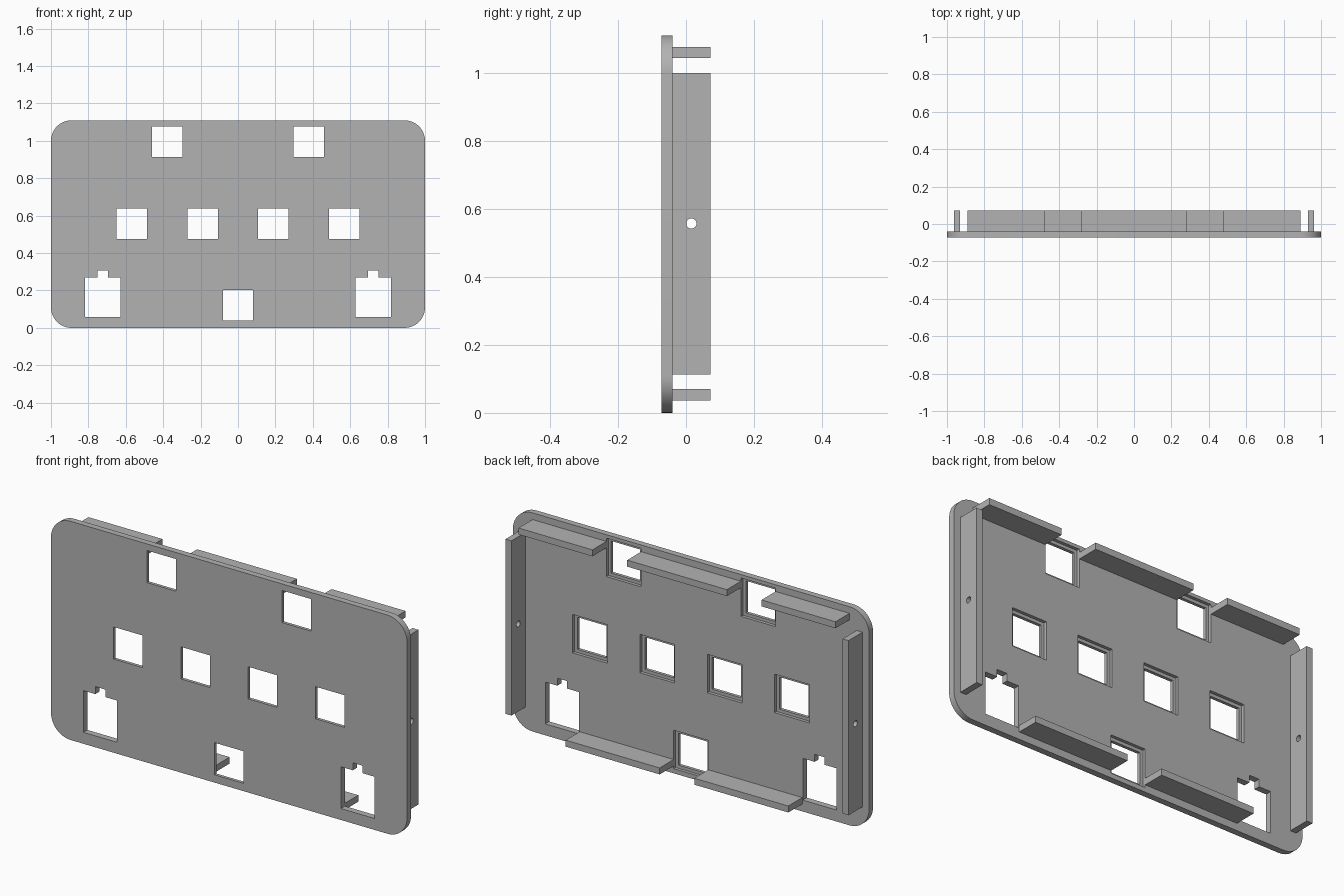
import bpy, bmesh, math
from mathutils import Matrix, Vector

if "Cube" in bpy.data.objects:
    bpy.data.objects.remove(bpy.data.objects["Cube"], do_unlink=True)

HEIGHT, RADIUS = 1.11, 0.11
FRONT, REAR, LIP = -0.072, -0.04, 0.072      # plate front, plate rear, flange tip
STEP = -0.056                                # floor of the rear recesses

grey = bpy.data.materials.new("matte grey")
grey.use_nodes = True
grey.diffuse_color = (0.45, 0.45, 0.45, 1)
grey.node_tree.nodes["Principled BSDF"].inputs["Base Color"].default_value = grey.diffuse_color


def finish(name, bm):
    mesh = bpy.data.meshes.new(name)
    bm.to_mesh(mesh)
    bm.free()
    mesh.materials.append(grey)
    obj = bpy.data.objects.new(name, mesh)
    bpy.context.collection.objects.link(obj)
    return obj


def box(name, xs, ys, zs, radius=0):
    """Box from its ranges, with optional rounding of the edges along y."""
    lo, hi = Vector((xs[0], ys[0], zs[0])), Vector((xs[1], ys[1], zs[1]))
    bm = bmesh.new()
    bmesh.ops.create_cube(bm, size=1, matrix=Matrix.Translation((lo + hi) / 2)
                          @ Matrix.Diagonal((*(hi - lo), 1)))
    if radius:
        edges = [e for e in bm.edges
                 if abs(e.verts[0].co.y - e.verts[1].co.y) > 1e-4]
        bmesh.ops.bevel(bm, geom=edges, offset=radius, segments=12,
                        profile=0.5, affect='EDGES')
    return finish(name, bm)


def cut(target, cutter):
    """Subtract the cutter and throw it away."""
    cutter.hide_render = True
    mod = target.modifiers.new("cut", 'BOOLEAN')
    mod.operation, mod.solver, mod.object = 'DIFFERENCE', 'EXACT', cutter
    bpy.context.view_layer.objects.active = target
    bpy.ops.object.modifier_apply(modifier=mod.name)
    bpy.data.objects.remove(cutter, do_unlink=True)


def smooth(obj):
    bpy.ops.object.select_all(action='DESELECT')
    obj.select_set(True)
    bpy.context.view_layer.objects.active = obj
    bpy.ops.object.shade_smooth_by_angle(angle=math.radians(30))


# Rounded face plate
plate = box("face_plate", (-1, 1), (FRONT, REAR), (0, HEIGHT), RADIUS)

# Square openings, each with a wider recess on the rear
squares = [(x, 0.557) for x in (-0.567, -0.189, 0.189, 0.567)]
squares += [(-0.378, 0.995), (0.378, 0.995), (0, 0.121)]
for x, z in squares:
    for half, start in ((0.0815, -0.2), (0.0975, STEP)):
        cut(plate, box("cutter", (x - half, x + half), (start, 0.2),
                       (z - half, z + half)))

# Notched openings in the lower corners
for x in (-0.723, 0.723):
    for half, top in ((0.095, 0.27), (0.028, 0.308)):
        cut(plate, box("cutter", (x - half, x + half), (-0.2, 0.2), (0.058, top)))
smooth(plate)

# Top and bottom flanges, interrupted around the openings
TOP, BOTTOM = (1.043, 1.076), (0.037, 0.07)
box("top_middle_flange", (-0.28, 0.28), (REAR, LIP), TOP)
for side, s in (("left", 1), ("right", -1)):
    box(f"top_{side}_flange", sorted((s * 0.475, s * 0.89)), (REAR, LIP), TOP)
    box(f"bottom_{side}_flange", sorted((s * 0.0975, s * 0.625)), (REAR, LIP), BOTTOM)

    # Side flange with a small screw hole
    flange = box(f"{side}_side_flange", sorted((s * 0.93, s * 0.963)),
                 (REAR, LIP), (0.113, 1.0))
    bm = bmesh.new()
    bmesh.ops.create_cone(bm, cap_ends=True, segments=24, radius1=0.015,
                          radius2=0.015, depth=0.2,
                          matrix=Matrix.Translation((s * 0.946, 0.016, 0.557))
                          @ Matrix.Rotation(math.pi / 2, 4, 'Y'))
    cut(flange, finish("cutter", bm))
    smooth(flange)
